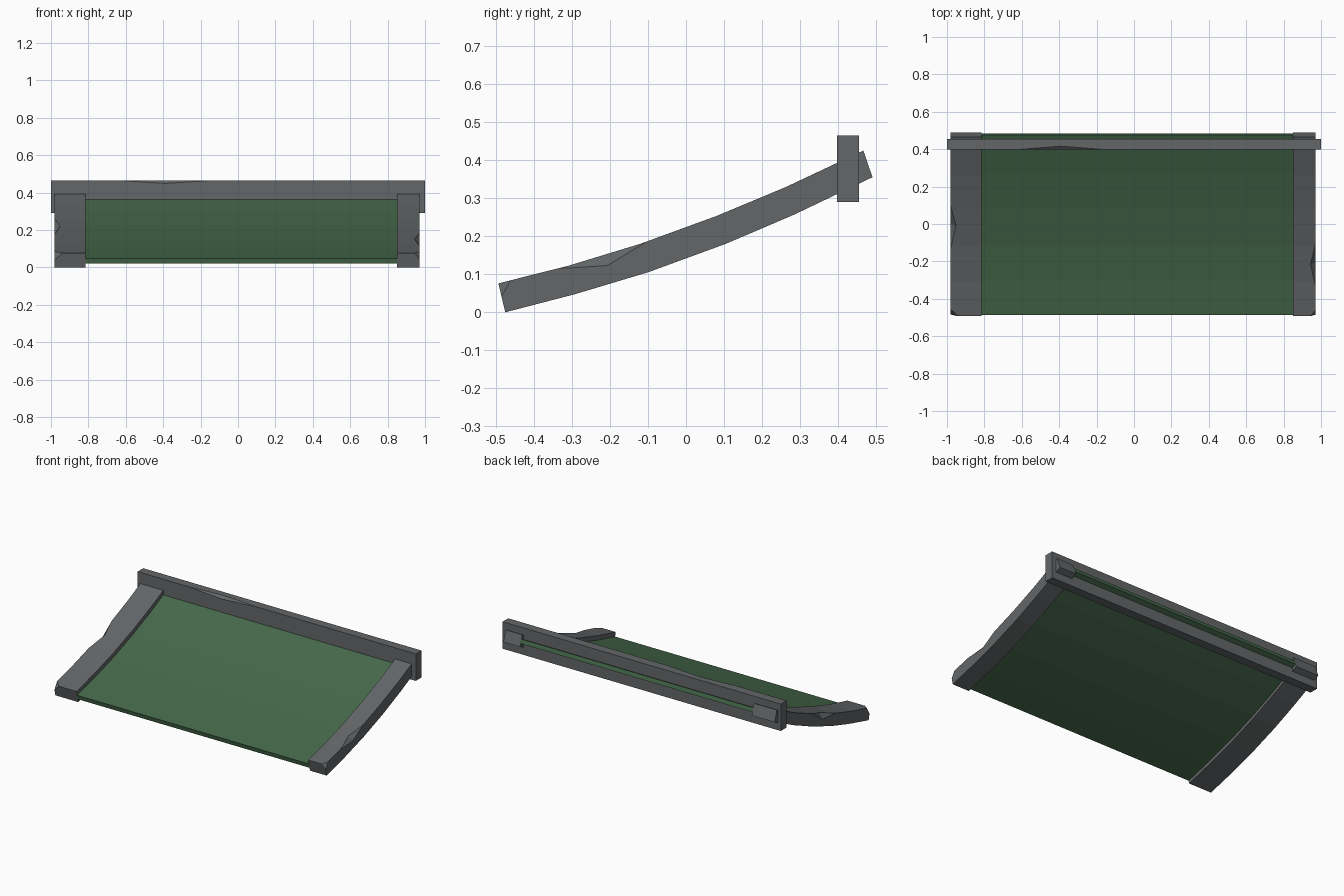
import bpy, bmesh
from mathutils import Vector

if "Cube" in bpy.data.objects:
    bpy.data.objects.remove(bpy.data.objects["Cube"])

# Curved side profile of the rails: stations along the lower and upper edge (y, z)
BOTTOM = [(-.475, 0), (-.29, .048), (-.1, .105), (.105, .18), (.285, .257), (.49, .355)]
TOP = [(-.493, .076), (-.31, .122), (-.12, .18), (.08, .253), (.262, .329), (.466, .425)]


def material(name, color):
    m = bpy.data.materials.new(name)
    m.diffuse_color = (*color, 1)
    m.use_nodes = True
    m.node_tree.nodes["Principled BSDF"].inputs["Base Color"].default_value = m.diffuse_color
    return m


grey = material("dark grey", (.125, .133, .138))
green = material("chalkboard green", (.060, .140, .068))


def loft(name, rings, mat):
    """Skin closed cross-sections; coincident points are merged afterwards."""
    bm = bmesh.new()
    vs = [[bm.verts.new(p) for p in r] for r in rings]
    n = len(rings[0])
    for a, b in zip(vs, vs[1:]):
        for i in range(n):
            j = (i + 1) % n
            bm.faces.new((a[i], a[j], b[j], b[i]))
    bm.faces.new(vs[0])
    bm.faces.new(vs[-1])
    bmesh.ops.remove_doubles(bm, verts=bm.verts, dist=1e-5)
    # chip faces are not planar: split them cleanly
    bmesh.ops.connect_verts_nonplanar(bm, angle_limit=.01, faces=bm.faces)
    bmesh.ops.recalc_face_normals(bm, faces=bm.faces)
    me = bpy.data.meshes.new(name)
    bm.to_mesh(me)
    bm.free()
    me.materials.append(mat)
    ob = bpy.data.objects.new(name, me)
    bpy.context.collection.objects.link(ob)
    return ob


def at(x, t, f):
    """Point at station t, fraction f of the way from lower to upper edge."""
    i = min(int(t), len(TOP) - 2)
    u = t - i
    lo = Vector(BOTTOM[i]).lerp(Vector(BOTTOM[i + 1]), u)
    hi = Vector(TOP[i]).lerp(Vector(TOP[i + 1]), u)
    p = lo.lerp(hi, f)
    return (x, p.x, p.y)


def rail(name, inner, outer, chips):
    """chips: (start, deepest, end, inward cut, downward cut fraction)"""
    ts = sorted(set([0, 1, 2, 3, 4, 5] + [t for c in chips for t in c[:3] if t >= 0]))
    s = 1 if outer > inner else -1
    rings = []
    for t in ts:
        a = f = 0
        for t0, tm, t1, ca, cf in chips:
            if t0 < t < t1:
                k = (t - t0) / (tm - t0) if t <= tm else (t1 - t) / (t1 - tm)
                a, f = ca * k, cf * k
        rings.append([at(inner, t, 0), at(inner, t, 1), at(outer - s * a, t, 1),
                      at(outer, t, 1 - f), at(outer, t, 0)])
    return loft(name, rings, grey)


# Side rails with chipped outer edges and front corners
rail("left_rail", -.815, -.98, [(-1, 0, .2, .04, .48), (1.95, 2.55, 3.1, .028, .45)])
rail("right_rail", .85, .97, [(-1, 0, .18, .025, .45), (.87, 1.5, 2.08, .026, .38)])

# Curved panel between the rails
loft("panel", [[at(-.82, t, .27), at(-.82, t, .64), at(.855, t, .64), at(.855, t, .27)]
               for t in range(6)], green)

# Back crossbar with a shallow chip on its front top edge
Y0, Y1, Z0, Z1 = .397, .455, .29, .465
loft("crossbar", [[(x, Y0, Z0), (x, Y0, Z1 - .016 * k), (x, Y0 + .019 * k, Z1),
                   (x, Y1, Z1), (x, Y1, Z0)]
                  for x, k in ((-1, 0), (-.64, 0), (-.39, 1), (-.14, 0), (1, 0))], grey)
